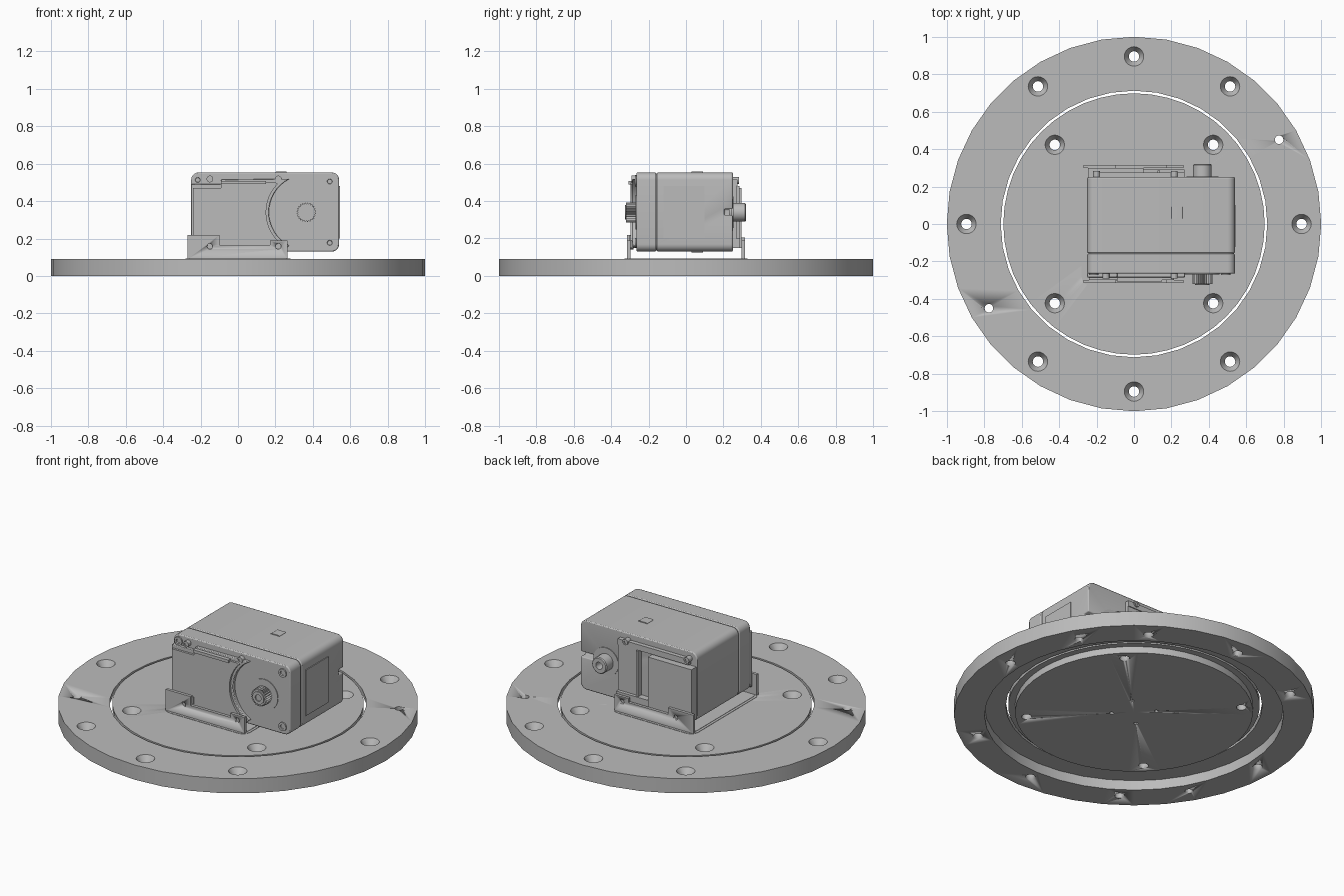
import bpy, bmesh
from math import cos, sin, pi, radians
from mathutils import Matrix

cube = bpy.data.objects.get("Cube")
if cube:
    bpy.data.objects.remove(cube, do_unlink=True)

grey = bpy.data.materials.new("machined grey")
grey.use_nodes = True
grey.diffuse_color = (0.5, 0.5, 0.5, 1)
grey.node_tree.nodes["Principled BSDF"].inputs["Base Color"].default_value = (0.5, 0.5, 0.5, 1)


def finish(name, bm, smooth=True):
    bmesh.ops.recalc_face_normals(bm, faces=bm.faces[:])
    mesh = bpy.data.meshes.new(name)
    bm.to_mesh(mesh)
    bm.free()
    mesh.materials.append(grey)
    ob = bpy.data.objects.new(name, mesh)
    bpy.context.collection.objects.link(ob)
    if smooth:
        bpy.ops.object.select_all(action='DESELECT')
        bpy.context.view_layer.objects.active = ob
        ob.select_set(True)
        bpy.ops.object.shade_smooth_by_angle(angle=radians(25))
    return ob


def add_lathe(bm, profile, steps, matrix, closed=False):
    """Revolve a (radius, height) profile around z, then place it."""
    part = bmesh.new()
    vs = [part.verts.new((r, 0, z)) for r, z in profile]
    pairs = list(zip(vs, vs[1:])) + ([(vs[-1], vs[0])] if closed else [])
    edges = [part.edges.new(p) for p in pairs]
    bmesh.ops.spin(part, geom=vs + edges, cent=(0, 0, 0), axis=(0, 0, 1),
                   angle=2 * pi, steps=steps)
    bmesh.ops.remove_doubles(part, verts=part.verts[:], dist=1e-5)
    bmesh.ops.transform(part, matrix=matrix, verts=part.verts[:])
    temp = bpy.data.meshes.new("temp")
    part.to_mesh(temp)
    part.free()
    bm.from_mesh(temp)
    bpy.data.meshes.remove(temp)


def lathe(name, profile, steps, places=((0, 0, 0),), turn=0, closed=False):
    bm = bmesh.new()
    for p in places:
        add_lathe(bm, profile, steps,
                  Matrix.Translation(p) @ Matrix.Rotation(radians(turn), 4, 'X'), closed)
    return finish(name, bm)


def prism(name, pts, a, b, axis='y'):
    """Extrude an outline from a to b along y (xz outline) or z (xy outline)."""
    bm = bmesh.new()
    place = (lambda u, v: (u, a, v)) if axis == 'y' else (lambda u, v: (u, v, a))
    face = bm.faces.new([bm.verts.new(place(u, v)) for u, v in pts])
    new = bmesh.ops.extrude_face_region(bm, geom=[face])["geom"]
    move = (0, b - a, 0) if axis == 'y' else (0, 0, b - a)
    bmesh.ops.translate(bm, vec=move, verts=[g for g in new if isinstance(g, bmesh.types.BMVert)])
    return finish(name, bm)


def arc(cx, cy, r, start, end, n):
    return [(cx + r * cos(radians(start + (end - start) * i / n)),
             cy + r * sin(radians(start + (end - start) * i / n))) for i in range(n + 1)]


def rounded(x0, x1, y0, y1, r):
    return (arc(x1 - r, y1 - r, r, 0, 90, 6) + arc(x0 + r, y1 - r, r, 90, 180, 6)
            + arc(x0 + r, y0 + r, r, 180, 270, 6) + arc(x1 - r, y0 + r, r, 270, 360, 6))


def rect(x0, x1, y0, y1):
    return [(x0, y0), (x1, y0), (x1, y1), (x0, y1)]


def cut(ob, tool):
    mod = ob.modifiers.new("cut", 'BOOLEAN')
    mod.operation = 'DIFFERENCE'
    mod.solver = 'EXACT'
    mod.object = tool
    tool.hide_render = True
    tool.hide_viewport = True
    tool.display_type = 'WIRE'


def bevel(ob, width):
    mod = ob.modifiers.new("bevel", 'BEVEL')
    mod.width = width
    mod.segments = 2
    mod.limit_method = 'ANGLE'
    mod.angle_limit = radians(60)


# Turntable: fixed outer ring and rotating inner plate, with a channel between
outer_ring = lathe("outer_ring", [(1, 0), (1, .09), (.712, .09), (.712, .06), (.83, .06), (.83, 0)],
                   36, closed=True)
inner_plate = lathe("inner_plate", [(0, .02), (.66, .02), (.66, .06), (.698, .06), (.698, .09), (0, .09)], 48)

# Countersunk holes, dowel holes and centre holes
sink = [(0, -.05), (.028, -.05), (.028, .05), (.052, .09), (.052, .12), (0, .12)]
outer_spots = [(0, .895, 0), (0, -.895, 0), (.895, 0, 0), (-.895, 0, 0)]
outer_spots += [(sx * .513, sy * .735, 0) for sx in (-1, 1) for sy in (-1, 1)]
corners = [(sx, sy) for sx in (-1, 1) for sy in (-1, 1)]


def drill(r):
    return [(0, -.05), (r, -.05), (r, .15), (0, .15)]


cut(outer_ring, lathe("outer_screw_cutter", sink, 20, outer_spots))
cut(outer_ring, lathe("dowel_cutter", drill(.023), 16, [(.775, .45, 0), (-.775, -.45, 0)]))
cut(inner_plate, lathe("inner_screw_cutter", sink, 20, [(sx * .423, sy * .423, 0) for sx, sy in corners]))
cut(inner_plate, lathe("centre_cutter", drill(.012), 12, [(sx * .088, sy * .088, 0) for sx, sy in corners]))

# U-shaped bracket: low base and two eared walls
prism("bracket_seat", rounded(-.28, .28, -.33, .33, .05), .08, .092, 'z')
prism("bracket_base", rounded(-.265, .265, -.315, .315, .04), .085, .094, 'z')
wall = [(-.27, .09), (.265, .09), (.265, .19), (.17, .19), (.17, .165),
        (-.1, .165), (-.1, .22), (-.27, .22)]
back_wall = [(x, min(z, .205)) for x, z in wall]
for name, outline, y in (("front", wall, -.315), ("back", back_wall, .298)):
    w = prism(name + "_bracket_wall", outline, y, y + .017)
    cut(w, lathe(name + "_wall_cutter", [(0, -.006), (.015, -.006), (.015, .05), (0, .05)], 14,
                 [(-.15, y + .008, .158), (.215, y + .008, .158)], 90 if y < 0 else -90))

# Motor housing: front cap, main case and a core that shows as the seam
shell = rounded(-.25, .54, .13, .553, .04)
front_cap = prism("front_cap", shell, -.265, -.16)
main_case = prism("main_case", shell, -.155, .25)
prism("seam_core", rounded(-.244, .534, .136, .547, .036), -.2, .2)
bevel(front_cap, .006)
cut(main_case, prism("case_slot_cutter", rect(.37, .6, .325, .357), .205, .3))
bevel(main_case, .006)
prism("side_label_plate", rect(.53, .545, .2, .48), -.12, .1)
prism("top_pad", rounded(.2, .26, .54, .558, .006), .03, .09)
prism("bottom_pad", rounded(.2, .26, .125, .14, .006), .03, .09)

# Raised front cover, scooped around the output shaft
SX, SZ = .365, .34
scoop = arc(SX, SZ, .2, 117, 243, 16)
bevel(prism("front_cover", [(-.25, .15), (-.25, .49), (-.09, .49), (-.09, .515)] + scoop + [(.26, .15)],
            -.285, -.26), .004)
inner_scoop = arc(SX, SZ, .215, 135, 225, 12)
prism("front_cover_panel", [(-.24, .14), (-.24, .47), (-.09, .47), (-.09, .5), (.2, .5)]
      + inner_scoop + [(.2, .15)], -.298, -.28)
prism("front_cover_rib", rect(-.09, .15, .49, .508), -.308, -.28)
prism("front_cover_key", rect(-.1, -.088, .175, .215), -.303, -.29)

# Raised back cover with a sunken cable slot
prism("back_cover_panel", rect(-.245, .05, .15, .47), .24, .298)
prism("back_cover_step", [(.14, .15), (.27, .15), (.27, .5), (.14, .5)], .24, .27)
prism("back_cover_top", rect(-.21, .27, .48, .515), .24, .275)
prism("back_cover_foot", rect(-.245, .27, .15, .2), .24, .29)
prism("cable_slot_lip", rect(.126, .14, .2, .48), .24, .285)

# Housing screws with hollow heads
head = [(0, .002), (.012, .002), (.014, .008), (.026, .008), (.026, -.02), (0, -.02)]
lathe("front_corner_screws", head, 16,
      [(-.215, -.265, .513), (.49, -.265, .505), (.49, -.265, .177)], 90)
small = [(0, .002), (.009, .002), (.009, .008), (.018, .008), (.018, -.04), (0, -.04)]
lathe("front_cover_screws", small, 14, [(-.15, -.283, .518), (.215, -.283, .518)], 90)
lathe("back_cover_screws", small, 14, [(-.2, .275, .51), (.215, .275, .51)], -90)

# Splined output shaft on the front
lathe("shaft_collar", [(0, .004), (.093, .004), (.093, -.01), (0, -.01)], 32, [(SX, -.265, SZ)], 90)
teeth = [(SX + r * cos(pi * i / 24), SZ + r * sin(pi * i / 24))
         for i in range(48) for r in [.054 if i % 2 else .045]]
spline = prism("output_spline", teeth, -.32, -.25)
spline.data.shade_flat()
lathe("spline_tip", [(0, -.03), (.02, -.03), (.02, .006), (.038, .006), (.038, -.04), (0, -.04)],
      20, [(SX, -.321, SZ)], 90)

# Idler hub on the back
lathe("idler_collar", [(0, .004), (.085, .004), (.085, -.01), (0, -.01)], 32, [(SX, .25, SZ)], -90)
lathe("idler_hub", [(0, .02), (.022, .02), (.022, .07), (.045, .07), (.05, .065), (.05, -.02), (0, -.02)],
      24, [(SX, .25, SZ)], -90)
